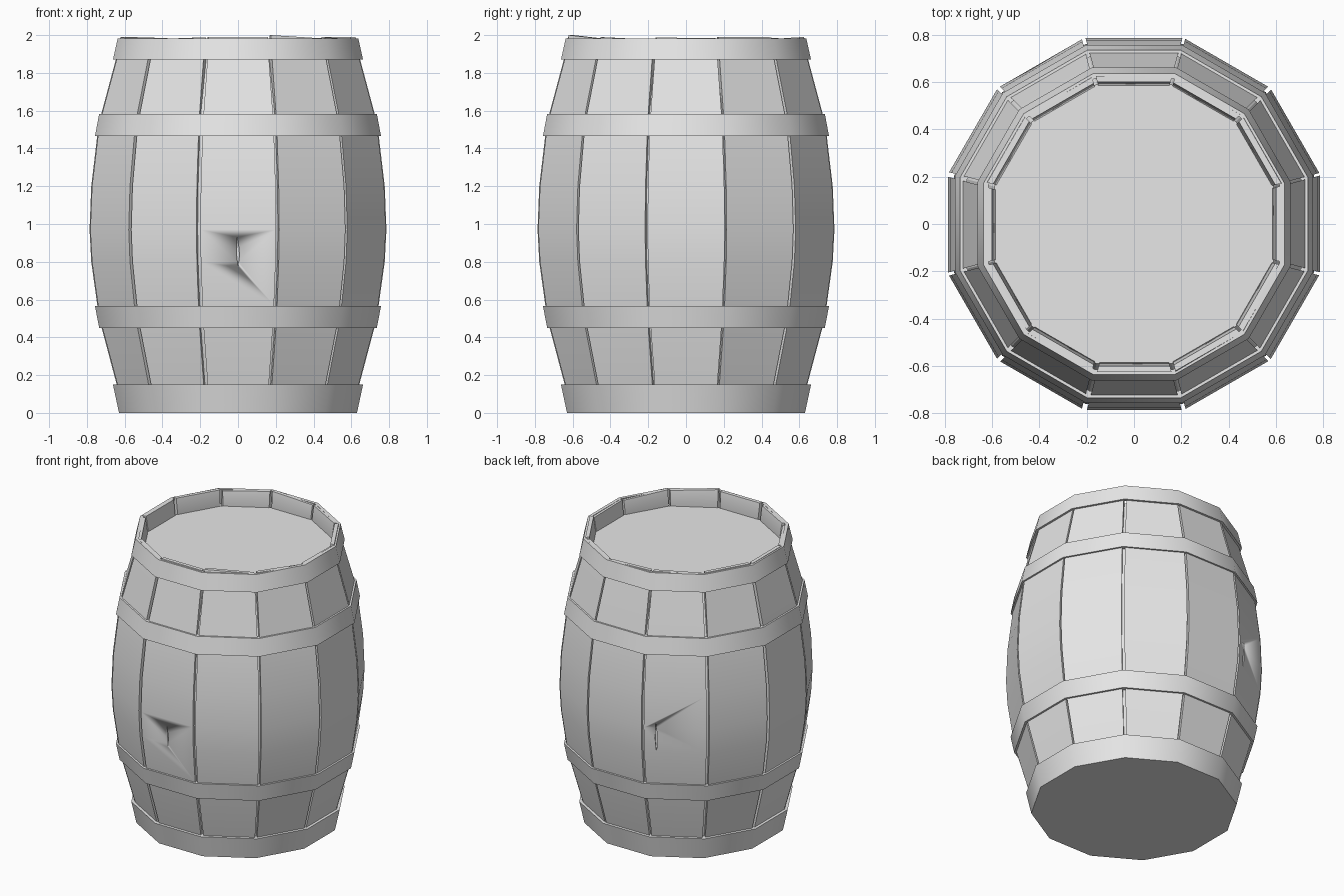
import bpy, bmesh, math, random
from mathutils import Matrix, Vector

random.seed(4)
SIDES = 12
HALF = math.pi / SIDES

cube = bpy.data.objects.get("Cube")
if cube:
    bpy.data.objects.remove(cube, do_unlink=True)

grey = bpy.data.materials.new("plain grey")
grey.use_nodes = True
grey.diffuse_color = (0.8, 0.8, 0.8, 1)
grey.node_tree.nodes["Principled BSDF"].inputs["Base Color"].default_value = (0.8, 0.8, 0.8, 1)


def finish(bm, name, angle):
    bmesh.ops.recalc_face_normals(bm, faces=bm.faces)
    mesh = bpy.data.meshes.new(name)
    bm.to_mesh(mesh)
    bm.free()
    mesh.materials.append(grey)
    obj = bpy.data.objects.new(name, mesh)
    bpy.context.collection.objects.link(obj)
    bpy.ops.object.select_all(action='DESELECT')
    obj.select_set(True)
    bpy.context.view_layer.objects.active = obj
    bpy.ops.object.shade_smooth_by_angle(angle=math.radians(angle))
    return obj


def ring(name, profile, closed, angle):
    """Twelve-sided lathe of (flat-side distance, z) points."""
    bm = bmesh.new()
    loops = []
    for dist, z in profile:
        r = dist / math.cos(HALF)
        loops.append([bm.verts.new((r * math.cos(HALF * (2 * k + 1)),
                                    r * math.sin(HALF * (2 * k + 1)), z))
                      for k in range(SIDES)])
    pairs = list(zip(loops, loops[1:]))
    if closed:
        pairs.append((loops[-1], loops[0]))
    else:
        bm.faces.new(loops[0])
        bm.faces.new(loops[-1])
    for a, b in pairs:
        for k in range(SIDES):
            n = (k + 1) % SIDES
            bm.faces.new((a[k], a[n], b[n], b[k]))
    return finish(bm, name, angle)


# Bulging outer curve shared by the staves and the core
BULGE = [(0.605, 0.01), (0.645, 0.16), (0.722, 0.45), (0.745, 0.57), (0.777, 0.8),
         (0.786, 0.97), (0.777, 1.2), (0.745, 1.47), (0.722, 1.59), (0.647, 1.87)]


def stave(index):
    """One curved plank with a narrow gap at each side and an uneven top."""
    bm = bmesh.new()
    turn = Matrix.Rotation(index * 2 * HALF, 3, 'Z')
    gaps = [random.uniform(0.005, 0.012) for _ in range(2)]
    tops = [random.uniform(1.975, 1.992) for _ in range(2)]
    if index == 10:
        tops[0] = 2.0
    outer = BULGE + [(0.625, None)]
    inner = [(d - 0.055, z) for d, z in BULGE[:-1]] + [(0.585, 1.87), (0.6, None)]
    rows = []
    for o, i in zip(outer, inner):
        row = []
        for (d, z), side in ((o, 0), (o, 1), (i, 1), (i, 0)):
            y = (d * math.tan(HALF) - gaps[side]) * (1 if side else -1)
            row.append(bm.verts.new(turn @ Vector((d, y, tops[side] if z is None else z))))
        rows.append(row)
    for a, b in zip(rows, rows[1:]):
        for k in range(4):
            n = (k + 1) % 4
            bm.faces.new((a[k], a[n], b[n], b[k]))
    bm.faces.new(rows[0])
    bm.faces.new(rows[-1])
    return finish(bm, f"stave_{index + 1}", 25)


staves = [stave(i) for i in range(SIDES)]

# Inner core seen through the gaps; its flat top is the sunken lid
ring("core_and_lid", [(d - 0.025, z) for d, z in BULGE[:-1]] + [(0.605, 1.84), (0.59, 1.88)], False, 25)


def band(name, low, high, thick):
    (d0, z0), (d1, z1) = low, high
    return ring(name, [low, high, (d1 - thick, z1), (d0 - thick, z0)], True, 35)


# Hoops, following the slope of the barrel
ring("bottom_hoop", [(0.63, 0), (0.662, 0.15), (0.62, 0.15)], False, 35)
band("lower_hoop", (0.735, 0.45), (0.757, 0.565), 0.03)
band("upper_hoop", (0.757, 1.467), (0.735, 1.583), 0.03)
band("top_hoop", (0.662, 1.87), (0.637, 1.983), 0.022)


def crack(index, z, length, shift):
    """Jagged sliver cut out of one stave."""
    bm = bmesh.new()
    turn = Matrix.Rotation(index * 2 * HALF, 3, 'Z')
    outline = [(0, -0.5), (0.008, -0.1), (0.005, 0.15), (-0.004, 0.5), (-0.008, -0.05)]
    layers = [[bm.verts.new(turn @ Vector((d, shift + y, z + t * length)))
               for y, t in outline] for d in (0.765, 0.85)]
    for layer in layers:
        bm.faces.new(layer)
    for k in range(len(outline)):
        n = (k + 1) % len(outline)
        bm.faces.new((layers[0][k], layers[0][n], layers[1][n], layers[1][k]))
    cutter = finish(bm, f"crack_cutter_{index}", 10)
    cutter.hide_render = True
    cutter.hide_viewport = True
    cut = staves[index].modifiers.new("crack", 'BOOLEAN')
    cut.operation = 'DIFFERENCE'
    cut.object = cutter


crack(9, 0.85, 0.16, 0.0)
crack(4, 0.9, 0.2, -0.12)
